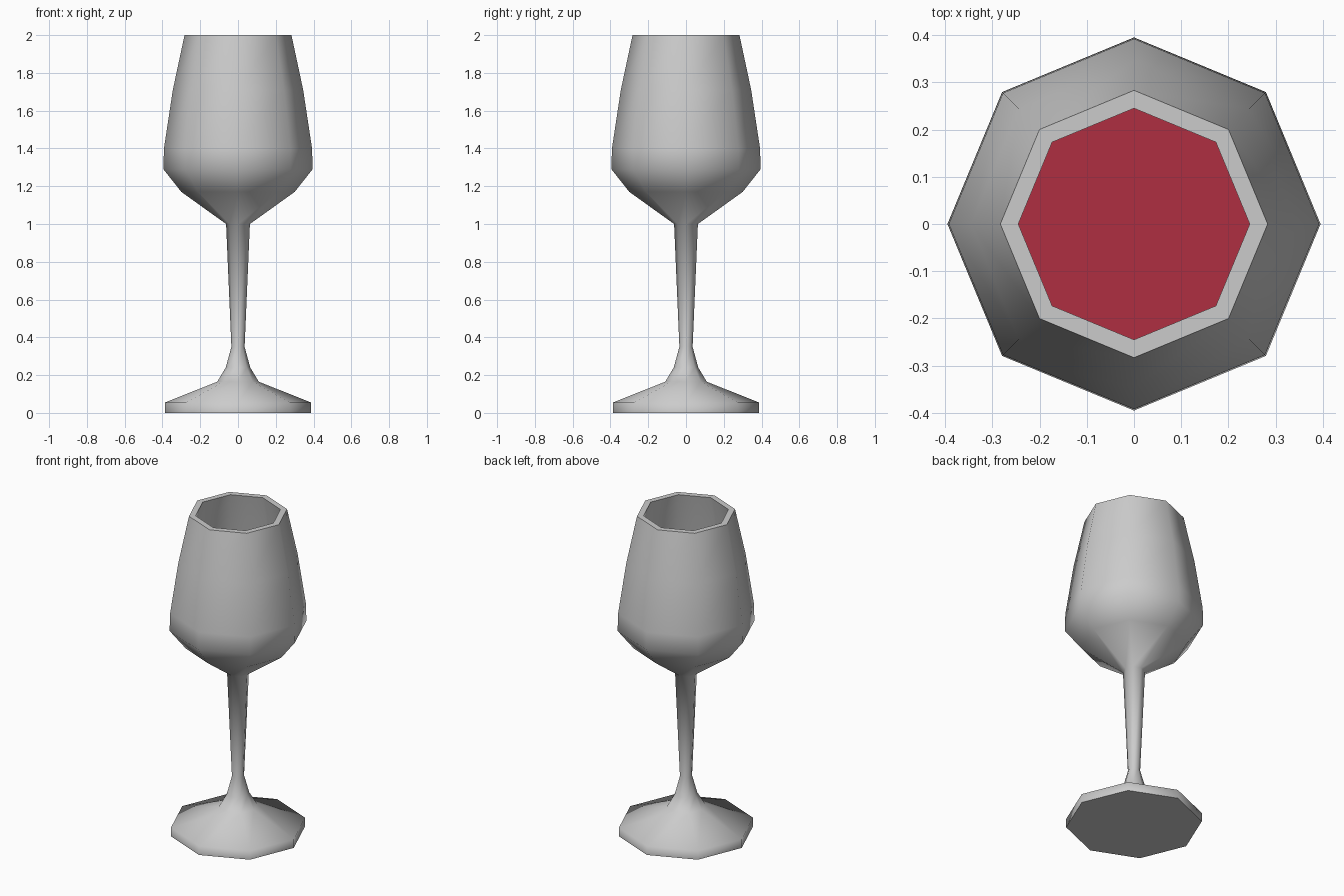
import bpy
import bmesh
from math import cos, sin, tau, radians

if "Cube" in bpy.data.objects:
    bpy.data.objects.remove(bpy.data.objects["Cube"])

SIDES = 8


def lathe(name, profile):
    """Revolve (radius, z) points into an eight-sided solid; radius 0 makes a tip."""
    bm = bmesh.new()
    rings = []
    for r, z in profile:
        count = SIDES if r > 0 else 1
        rings.append([bm.verts.new((r * cos(tau * i / SIDES), r * sin(tau * i / SIDES), z))
                      for i in range(count)])
    for a, b in zip(rings, rings[1:]):
        for i in range(SIDES):
            j = (i + 1) % SIDES
            if len(a) == 1:
                bm.faces.new((a[0], b[j], b[i]))
            elif len(b) == 1:
                bm.faces.new((a[i], a[j], b[0]))
            else:
                bm.faces.new((a[i], a[j], b[j], b[i]))
    # Cap flat ends
    if len(rings[0]) > 1:
        bm.faces.new(rings[0][::-1])
    if len(rings[-1]) > 1:
        bm.faces.new(rings[-1])
    bmesh.ops.recalc_face_normals(bm, faces=bm.faces)
    mesh = bpy.data.meshes.new(name)
    bm.to_mesh(mesh)
    bm.free()
    obj = bpy.data.objects.new(name, mesh)
    bpy.context.collection.objects.link(obj)
    bpy.ops.object.select_all(action='DESELECT')
    bpy.context.view_layer.objects.active = obj
    obj.select_set(True)
    bpy.ops.object.shade_smooth_by_angle(angle=radians(75))
    return obj


# Foot, stem and bowl: up the outside, over the rim, down the inside
foot = [(0.387, 0), (0.387, 0.055), (0.11, 0.165), (0.065, 0.24)]
stem = [(0.035, 0.35), (0.063, 1.0)]
bowl_outside = [(0.30, 1.17), (0.395, 1.29), (0.392, 1.40), (0.345, 1.71), (0.283, 2.0)]
bowl_inside = [(0.245, 2.0), (0.305, 1.71), (0.352, 1.40), (0.355, 1.30),
               (0.275, 1.20), (0.05, 1.04), (0, 1.04)]
lathe("wine_glass", foot + stem + bowl_outside + bowl_inside)

# Wine filling the lower bowl, just clear of the glass
wine = lathe("wine", [(0, 1.043), (0.048, 1.043), (0.273, 1.203), (0.353, 1.302), (0.35, 1.40)])
red = bpy.data.materials.new("red_wine")
red.diffuse_color = (0.43, 0.028, 0.052, 1)
red.use_nodes = True
red.node_tree.nodes["Principled BSDF"].inputs["Base Color"].default_value = red.diffuse_color
wine.data.materials.append(red)
